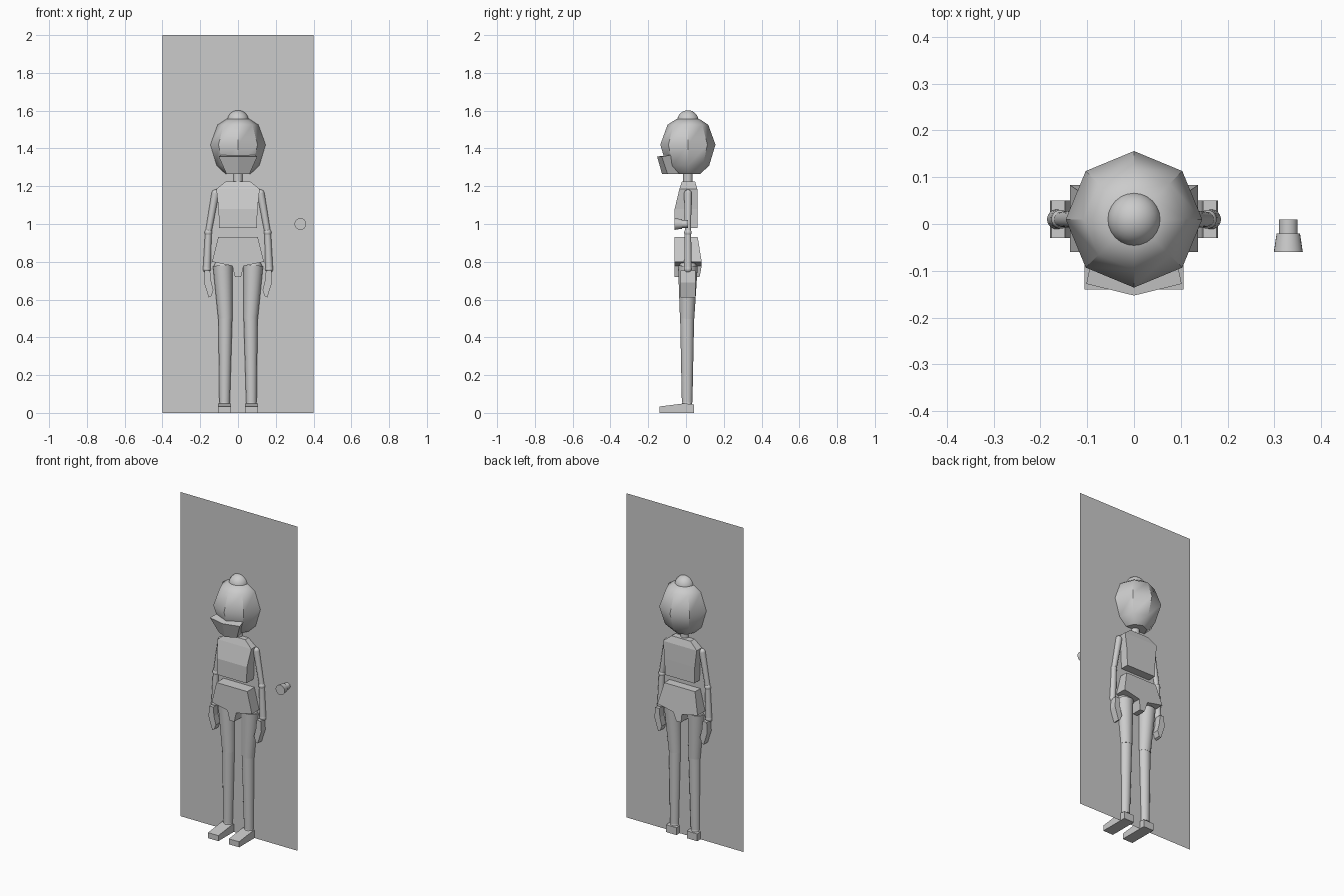
import bpy, bmesh, math
from mathutils import Vector

if "Cube" in bpy.data.objects:
    bpy.data.objects.remove(bpy.data.objects["Cube"])

GREY = bpy.data.materials.new("plain grey")
GREY.diffuse_color = (0.6, 0.6, 0.6, 1)
GREY.use_nodes = True
GREY.node_tree.nodes["Principled BSDF"].inputs["Base Color"].default_value = GREY.diffuse_color
Y0 = 0.01  # shared depth centre of door and figure


def finish(name, bm, angle=None):
    bmesh.ops.recalc_face_normals(bm, faces=bm.faces)
    me = bpy.data.meshes.new(name)
    bm.to_mesh(me)
    bm.free()
    ob = bpy.data.objects.new(name, me)
    bpy.context.collection.objects.link(ob)
    me.materials.append(GREY)
    if angle:
        bpy.ops.object.select_all(action='DESELECT')
        ob.select_set(True)
        bpy.context.view_layer.objects.active = ob
        bpy.ops.object.shade_smooth_by_angle(angle=math.radians(angle))
    return ob


def loft(name, rings, angle=None):
    """Skin a closed solid through rings with equal point counts."""
    bm = bmesh.new()
    loops = [[bm.verts.new(p) for p in r] for r in rings]
    n = len(loops[0])
    for a, b in zip(loops, loops[1:]):
        for i in range(n):
            j = (i + 1) % n
            bm.faces.new((a[i], a[j], b[j], b[i]))
    bm.faces.new(loops[0])
    bm.faces.new(loops[-1])
    return finish(name, bm, angle)


def circle(c, axis, r, n):
    q = Vector(axis).to_track_quat('Z', 'Y')
    return [Vector(c) + q @ Vector((r * math.cos(2 * math.pi * i / n),
                                    r * math.sin(2 * math.pi * i / n), 0))
            for i in range(n)]


def limb(name, a, b, r1, r2, n=24):
    d = Vector(b) - Vector(a)
    return loft(name, [circle(a, d, r1, n), circle(b, d, r2, n)], 40)


def ball(name, c, r):
    bm = bmesh.new()
    bmesh.ops.create_uvsphere(bm, u_segments=24, v_segments=14, radius=r)
    bmesh.ops.translate(bm, vec=c, verts=bm.verts)
    return finish(name, bm, 40)


def rect(x, y1, y2, z):
    return [(-x, y1, z), (x, y1, z), (x, y2, z), (-x, y2, z)]


# Door panel: a single sheet
bm = bmesh.new()
bm.faces.new([bm.verts.new(p) for p in
              ((-.4, Y0, 0), (.4, Y0, 0), (.4, Y0, 2), (-.4, Y0, 2))])
finish("door", bm)

# Door knob and stem
limb("knob_stem", (.33, Y0, 1), (.33, -.025, 1), .02, .02)
limb("knob", (.33, -.02, 1), (.33, -.06, 1), .025, .031)

# Eight-sided head with a jutting lower face and a crown button
profile = [(1.265, .066), (1.31, .113), (1.42, .146), (1.525, .108), (1.555, .062)]
loft("head", [circle((0, Y0, z), (0, 0, 1), r, 8) for z, r in profile], 40)
loft("lower_face", [
    [(-.061, -.098, 1.265), (0, -.127, 1.265), (.061, -.098, 1.265),
     (.045, -.02, 1.265), (-.045, -.02, 1.265)],
    [(-.102, -.128, 1.357), (0, -.153, 1.357), (.102, -.128, 1.357),
     (.085, -.05, 1.37), (-.085, -.05, 1.37)]])
ball("crown_button", (0, Y0, 1.545), .057)
limb("neck", (0, Y0, 1.2), (0, Y0, 1.28), .025, .025)

# Torso block, tapering to the collar
loft("torso", [rect(.1, -.06, .062, .98), rect(.103, -.06, .062, 1.08),
               rect(.115, -.035, .06, 1.185), rect(.065, -.022, .048, 1.225)])

# Pelvis: front outline skinned to the back
outline = [(-.105, .93), (.105, .93), (.137, .8), (.03, .778), (.016, .72),
           (-.016, .72), (-.03, .778), (-.137, .8)]
loft("pelvis", [[(x, -.06, z) for x, z in outline],
                [(x, .062 if z > .9 else .083 if z > .75 else .072, z)
                 for x, z in outline]])

hand = [(.148, .755), (.176, .755), (.18, .69), (.155, .612), (.142, .618),
        (.13, .65), (.143, .7)]

for side, s in (("left", -1), ("right", 1)):
    # Arm
    shoulder, elbow, wrist = (s * .12, Y0, 1.162), (s * .157, Y0, .955), (s * .165, Y0, .762)
    ball(side + "_shoulder", shoulder, .02)
    limb(side + "_upper_arm", shoulder, elbow, .02, .016)
    ball(side + "_elbow", elbow, .02)
    limb(side + "_forearm", elbow, wrist, .017, .02)
    ball(side + "_wrist", wrist, .021)
    loft(side + "_hand", [[(s * x, -.03, z) for x, z in hand],
                          [(s * x, .05, z) for x, z in hand]])
    # Leg
    hip, knee, ankle = (s * .081, Y0, .78), (s * .067, .006, .5), (s * .071, .006, .055)
    ball(side + "_hip", (s * .081, Y0, .77), .046)
    limb(side + "_thigh", hip, knee, .052, .038)
    ball(side + "_knee", knee, .037)
    limb(side + "_shin", knee, ankle, .037, .028)
    ball(side + "_ankle", (s * .071, .006, .045), .027)
    # Foot: side outline skinned across its width
    foot = [(-.14, 0), (.042, 0), (.042, .045), (-.01, .05), (-.14, .034)]
    loft(side + "_foot", [[(s * x, y, z) for y, z in foot] for x in (.036, .106)])
